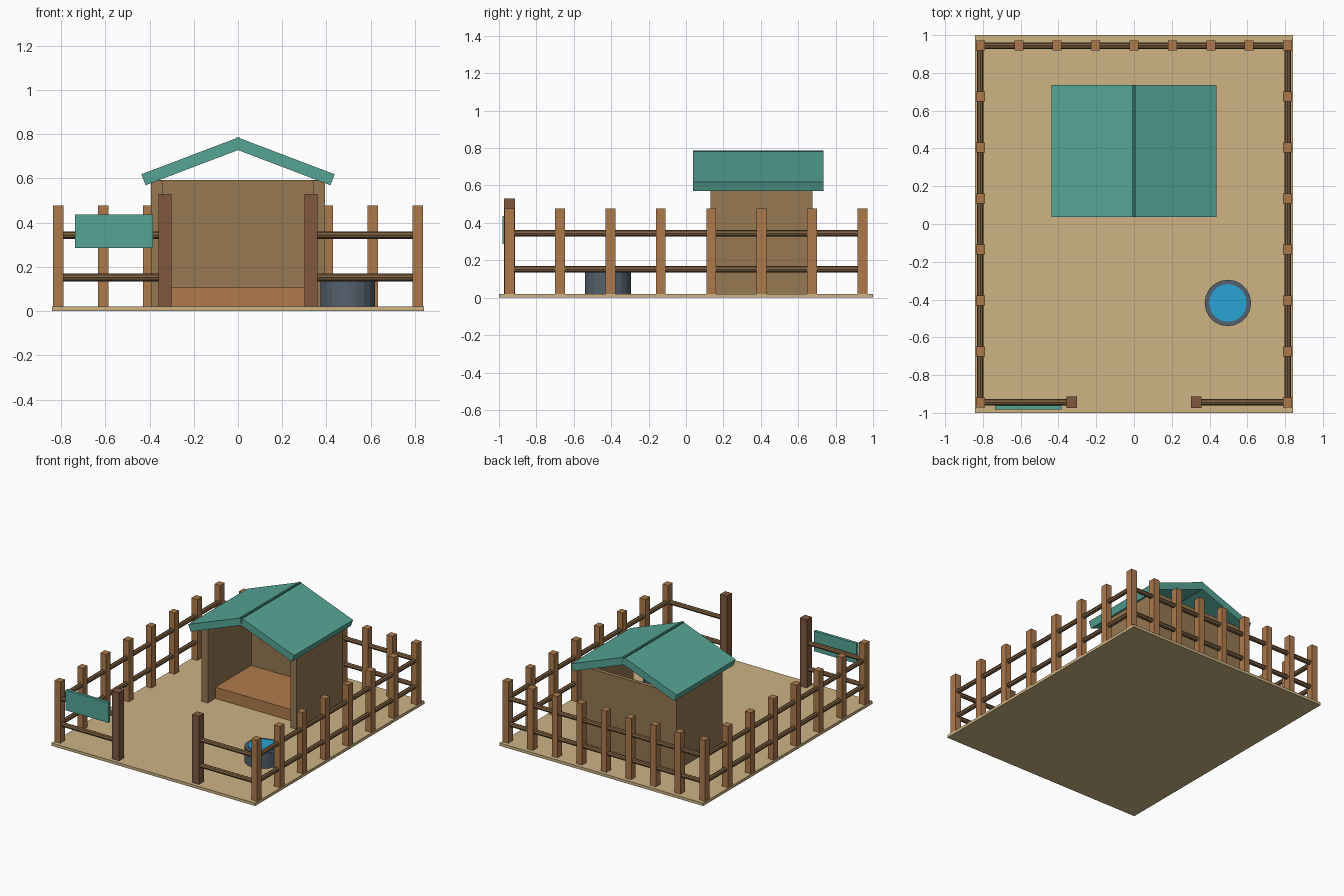
import bpy
from math import radians, cos, sin

if "Cube" in bpy.data.objects:
    bpy.data.objects.remove(bpy.data.objects["Cube"])


def material(name, hex_code):
    def lin(c):
        return c / 12.92 if c <= 0.04045 else ((c + 0.055) / 1.055) ** 2.4
    m = bpy.data.materials.new(name)
    m.diffuse_color = [lin(int(hex_code[i:i + 2], 16) / 255) for i in (0, 2, 4)] + [1]
    m.use_nodes = True
    m.node_tree.nodes["Principled BSDF"].inputs["Base Color"].default_value = m.diffuse_color
    return m


SAND = material("sand", "CDB384")
POST = material("post_wood", "AD7A4C")
RAIL = material("rail_wood", "7D6040")
GATE = material("gate_wood", "80593F")
WALL = material("wall_wood", "967852")
BED = material("bed_wood", "B07B4C")
ROOF = material("roof_teal", "55A595")
RIDGE = material("ridge_teal", "2F6059")
METAL = material("metal", "55616D")
WATER = material("water", "2AA3D6")


def finish(name, mat):
    ob = bpy.context.object
    ob.name = name
    ob.data.materials.append(mat)
    return ob


def box(name, mat, x0, x1, y0, y1, z0, z1):
    bpy.ops.mesh.primitive_cube_add(size=1, location=((x0 + x1) / 2, (y0 + y1) / 2, (z0 + z1) / 2))
    ob = finish(name, mat)
    ob.scale = (x1 - x0, y1 - y0, z1 - z0)
    bpy.ops.object.transform_apply(location=False, rotation=False, scale=True)
    return ob


def cylinder(name, mat, r, depth, loc, sides, rot=(0, 0, 0)):
    bpy.ops.mesh.primitive_cylinder_add(radius=r, depth=depth, location=loc, vertices=sides, rotation=rot)
    return finish(name, mat)


FX, FY, G = 0.813, 0.944, 0.021   # fence lines and ground level

# Ground slab
box("ground_slab", SAND, -0.842, 0.842, -1, 1, 0, G)


# Fence posts along both sides and the back
def fence_post(x, y):
    box("fence_post", POST, x - 0.0237, x + 0.0237, y - 0.0265, y + 0.0265, G, 0.478)


for s in (-1, 1):
    for i in range(8):
        fence_post(s * FX, -FY + i * 2 * FY / 7)
for i in range(1, 8):
    fence_post(-FX + i * FX / 4, FY)

# Gate posts
for s in (-1, 1):
    box("gate_post", GATE, s * 0.33 - 0.0285, s * 0.33 + 0.0285, -FY - 0.03, -FY + 0.03, G, 0.53)

# Round rails
for z in (0.152, 0.344):
    cylinder("back_rail", RAIL, 0.017, 2 * FX, (0, FY, z), 8, (0, radians(90), 0))
    for s in (-1, 1):
        cylinder("side_rail", RAIL, 0.017, 2 * FY, (s * FX, 0, z), 8, (radians(90), 0, 0))
        cylinder("front_rail", RAIL, 0.017, FX - 0.33, (s * (FX + 0.33) / 2, -FY, z), 8, (0, radians(90), 0))

# Sign board (blank)
box("sign_board", ROOF, -0.737, -0.385, -0.982, -0.96, 0.286, 0.437)

# Shelter walls and raised bed
for s in (-1, 1):
    a, b = sorted((s * 0.341, s * 0.394))
    box("side_wall", WALL, a, b, 0.13, 0.66, G, 0.59)
box("back_wall", WALL, -0.394, 0.394, 0.645, 0.676, G, 0.592)
box("sleeping_platform", BED, -0.341, 0.341, 0.22, 0.645, G, 0.106)

# Roof slopes: sloped slabs extruded along y
t, ang, ridge, edge = 0.053, radians(20.8), 0.785, 0.437
drop = edge * sin(ang) / cos(ang)
for s in (-1, 1):
    prof = [(0, ridge), (s * edge, ridge - drop),
            (s * (edge - t * sin(ang)), ridge - drop - t * cos(ang)), (0, ridge - t / cos(ang))]
    verts = [(x, y, z) for y in (0.037, 0.735) for x, z in prof]
    faces = [(0, 1, 2, 3), (7, 6, 5, 4)] + [(i, i + 4, (i + 1) % 4 + 4, (i + 1) % 4) for i in range(4)]
    if s > 0:
        faces = [f[::-1] for f in faces]
    me = bpy.data.meshes.new("roof_slope")
    me.from_pydata(verts, [], [f[::-1] for f in faces])
    me.materials.append(ROOF)
    bpy.context.collection.objects.link(bpy.data.objects.new("roof_slope", me))

# Dark ridge strip
box("ridge_strip", RIDGE, -0.01, 0.01, 0.037, 0.735, 0.74, 0.786)

# Water tub
cylinder("water_tub", METAL, 0.123, 0.115, (0.497, -0.418, G + 0.0575), 20)
cylinder("water_surface", WATER, 0.1, 0.02, (0.497, -0.418, 0.132), 20)
